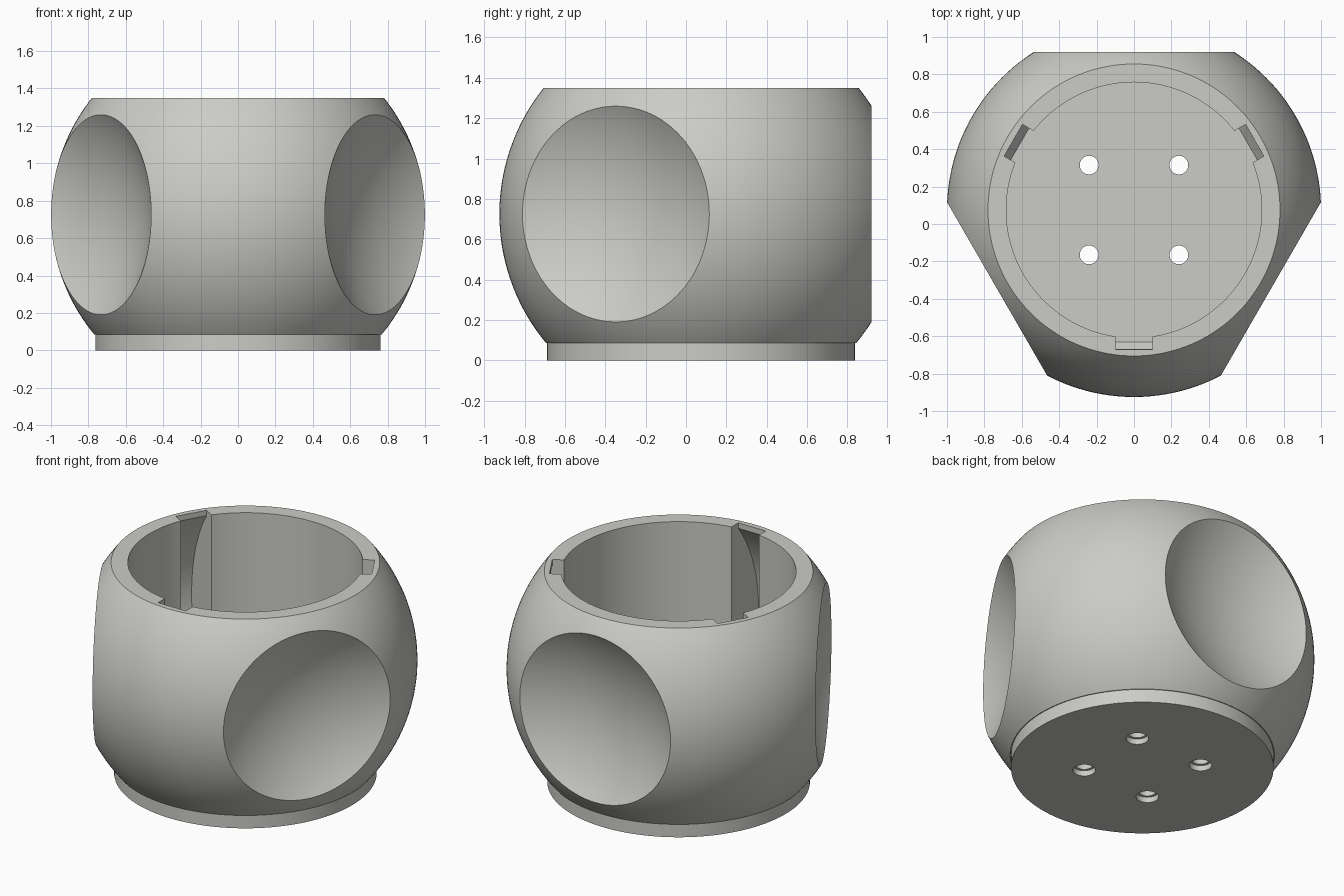
import bpy, bmesh, math
from mathutils import Matrix, Vector

if "Cube" in bpy.data.objects:
    bpy.data.objects.remove(bpy.data.objects["Cube"])

CY, CZ, R = 0.075, 0.725, 1.0          # ball centre and radius
TOP, BASE, FLOOR = 1.35, 0.085, 0.085  # rim height, base ring height, cup floor
BORE, DISH_EDGE, DISH_R = 0.683, 0.535, 1.05

grey = bpy.data.materials.new("warm grey")
grey.diffuse_color = (0.6, 0.6, 0.57, 1)
grey.use_nodes = True
grey.node_tree.nodes["Principled BSDF"].inputs["Base Color"].default_value = grey.diffuse_color


def add_object(name, bm):
    bmesh.ops.recalc_face_normals(bm, faces=bm.faces)
    mesh = bpy.data.meshes.new(name)
    bm.to_mesh(mesh)
    bm.free()
    mesh.materials.append(grey)
    obj = bpy.data.objects.new(name, mesh)
    bpy.context.collection.objects.link(obj)
    return obj


def lathe(name, profile, steps=144):
    bm = bmesh.new()
    verts = [bm.verts.new((r, CY, z)) for r, z in profile]
    edges = [bm.edges.new(pair) for pair in zip(verts, verts[1:])]
    bmesh.ops.spin(bm, geom=verts + edges, cent=(0, CY, 0), axis=(0, 0, 1),
                   angle=math.tau, steps=steps, use_duplicate=False)
    bmesh.ops.remove_doubles(bm, verts=bm.verts, dist=1e-5)
    return add_object(name, bm)


def ball_radius(z, radius):
    return math.sqrt(radius ** 2 - (z - CZ) ** 2)


def cut(body, cutter):
    mod = body.modifiers.new(cutter.name, "BOOLEAN")
    mod.operation, mod.solver, mod.object = "DIFFERENCE", "EXACT", cutter
    bpy.context.view_layer.objects.active = body
    bpy.ops.object.modifier_apply(modifier=mod.name)
    bpy.data.objects.remove(cutter)


# Hollow ball cup: base ring, ball wall, flat rim, bore and floor
a0, a1 = math.asin((BASE - CZ) / R), math.asin((TOP - CZ) / R)
arc = [(R * math.cos(a), CZ + R * math.sin(a))
       for a in (a0 + (a1 - a0) * i / 40 for i in range(41))]
cup = lathe("ball_cup", [(0, 0), (0.763, 0), (0.763, BASE)] + arc +
            [(BORE, TOP), (BORE, FLOOR), (0, FLOOR)])

# Three concave dishes around the outside
dist = math.sqrt(R ** 2 - DISH_EDGE ** 2) + math.sqrt(DISH_R ** 2 - DISH_EDGE ** 2)
for deg in (90, 210, 330):
    a = math.radians(deg)
    d = Vector((math.cos(a), math.sin(a), 0))
    bm = bmesh.new()
    bmesh.ops.create_uvsphere(bm, u_segments=96, v_segments=72, radius=DISH_R)
    turn = d.to_track_quat("Z", "Y").to_matrix().to_4x4()
    bm.transform(Matrix.Translation(Vector((0, CY, CZ)) + d * dist) @ turn)
    cut(cup, add_object("dish_cutter", bm))

# Three key slots in the bore, hollowed out along the ball wall under a thin lip
z0, z1 = FLOOR + 0.003, 1.315
heights = [z0 + (z1 - z0) * i / 20 for i in range(21)]
slot = [(0.5, z0)] + [(ball_radius(z, 0.95), z) for z in heights]
slot += [(0.745, z1), (0.745, TOP + 0.1), (0.5, TOP + 0.1)]
for deg in (30, 150, 270):
    bm = bmesh.new()
    face = bm.faces.new([bm.verts.new((r, -0.098, z)) for r, z in slot])
    ext = bmesh.ops.extrude_face_region(bm, geom=[face])
    bmesh.ops.translate(bm, vec=(0, 0.196, 0),
                        verts=[v for v in ext["geom"] if isinstance(v, bmesh.types.BMVert)])
    bm.transform(Matrix.Translation((0, CY, 0)) @ Matrix.Rotation(math.radians(deg), 4, "Z"))
    cut(cup, add_object("slot_cutter", bm))

# Four screw holes through the floor, counterbored from below
for x in (-0.24, 0.24):
    for y in (CY - 0.24, CY + 0.24):
        for radius, low, high in ((0.05, -0.1, 0.2), (0.066, -0.1, 0.035)):
            bm = bmesh.new()
            bmesh.ops.create_cone(bm, cap_ends=True, segments=40, radius1=radius,
                                  radius2=radius, depth=high - low)
            bm.transform(Matrix.Translation((x, y, (low + high) / 2)))
            cut(cup, add_object("hole_cutter", bm))

# Smooth curves, sharp edges
bpy.ops.object.select_all(action="DESELECT")
cup.select_set(True)
bpy.context.view_layer.objects.active = cup
bpy.ops.object.shade_smooth_by_angle(angle=math.radians(25))
